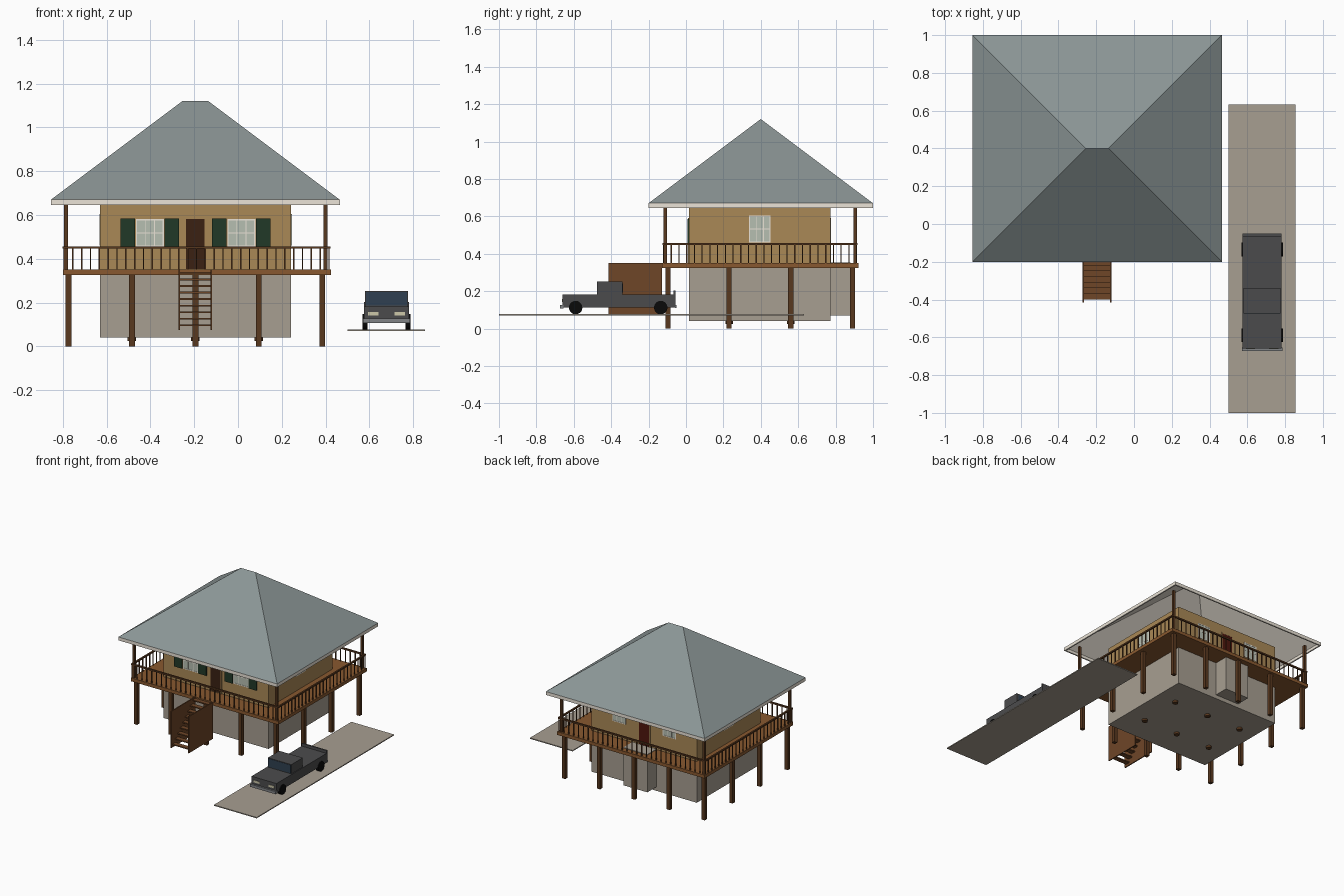
import bpy, bmesh, math
from mathutils import Matrix, Vector

if "Cube" in bpy.data.objects:
    bpy.data.objects.remove(bpy.data.objects["Cube"])

COL = dict(roof=(.54, .58, .58), trim=(.92, .89, .84), wall=(.66, .53, .34), concrete=(.65, .615, .565),
           deck=(.53, .35, .20), post=(.35, .23, .14), stair=(.43, .28, .17), green=(.15, .23, .17),
           glass=(.71, .74, .69), door=(.24, .15, .10), red=(.31, .11, .08), car=(.30, .30, .305),
           tyre=(.07, .07, .07), screen=(.20, .26, .32), metal=(.50, .51, .52), lamp=(.80, .78, .66))
MATS = {}
for key, c in COL.items():
    MATS[key] = bpy.data.materials.new(key)
    MATS[key].diffuse_color = (*[v ** 2.2 for v in c], 1)  # display tone to linear


def finish(name, bm, mat):
    bmesh.ops.recalc_face_normals(bm, faces=bm.faces)
    me = bpy.data.meshes.new(name)
    bm.to_mesh(me)
    bm.free()
    ob = bpy.data.objects.new(name, me)
    me.materials.append(MATS[mat])
    bpy.context.collection.objects.link(ob)
    return ob


def boxes(name, mat, *spans):
    """Each span is x0, x1, y0, y1, z0, z1."""
    bm = bmesh.new()
    for x0, x1, y0, y1, z0, z1 in spans:
        m = Matrix.Translation(((x0 + x1) / 2, (y0 + y1) / 2, (z0 + z1) / 2)) @ \
            Matrix.Diagonal((x1 - x0, y1 - y0, z1 - z0, 1))
        bmesh.ops.create_cube(bm, size=1, matrix=m)
    return finish(name, bm, mat)


def rods(name, mat, points, r, z0, z1, sides=8):
    bm = bmesh.new()
    for x, y in points:
        bmesh.ops.create_cone(bm, cap_ends=True, segments=sides, radius1=r, radius2=r, depth=z1 - z0,
                              matrix=Matrix.Translation((x, y, (z0 + z1) / 2)))
    return finish(name, bm, mat)


# Hollow hip roof: outer skin, lining and fascia boards
def hip(name, mat, inset, drop):
    x0, x1, y0, y1 = -.855 + inset, .465 - inset, -.2 + inset, 1 - inset
    bm = bmesh.new()
    a, b, c, d = [bm.verts.new((x, y, .67 - drop)) for x, y in ((x0, y0), (x1, y0), (x1, y1), (x0, y1))]
    l, r = [bm.verts.new((x, .4, 1.12 - drop)) for x in (-.255, -.135)]
    for f in ((a, b, r, l), (b, c, r), (c, d, l, r), (d, a, l)):
        bm.faces.new(f)
    finish(name, bm, mat)


hip("roof", "roof", 0, 0)
hip("roof_lining", "trim", .004, .008)
boxes("fascia", "trim", (-.855, .465, -.2, -.19, .645, .67), (-.855, .465, .99, 1, .645, .67),
      (-.855, -.845, -.19, .99, .645, .67), (.455, .465, -.19, .99, .645, .67))

# House body
X0, X1, Y0, Y1 = -.63, .243, .015, .772
boxes("upper_walls", "wall", (X0, X1, Y0, Y1, .35, .65))
boxes("lower_walls", "concrete", (X0, X1, Y0, Y1, .04, .325))
boxes("rear_shaft", "concrete", (-.295, -.095, Y1 - .01, .88, .07, .354))
boxes("deck", "deck", (-.8, .425, -.128, .922, .325, .35))


# Square outer piles, round pile ends under the slab, and corner columns
def square_posts(name, points, h, z0, z1):
    boxes(name, "post", *[(x - h, x + h, y - h, y + h, z0, z1) for x, y in points])


PX, PY = (-.775, -.485, -.195, .095, .385), (-.097, .23, .56, .89)
square_posts("outer_piles", [(x, y) for x in PX for y in PY if x in PX[::4] or y in PY[::3]], .0135, 0, .326)
rods("pile_ends", "post", [(x, y) for x in PX[1:4] for y in PY[1:3]], .02, .025, .06, 12)
square_posts("roof_columns", [(x, y) for x in (-.785, .4) for y in (-.11, .905)], .009, .35, .66)

# Railing all round the deck
RX0, RX1, RY0, RY1 = -.795, .416, -.12, .912
runs = [((RX0, RY0), (RX1, RY0)), ((RX0, RY1), (RX1, RY1)),
        ((RX0, RY0), (RX0, RY1)), ((RX1, RY0), (RX1, RY1))]
rails, bars = [], []
for p, q in runs:
    p, q = Vector(p), Vector(q)
    rails.append((p.x - .006, q.x + .006, p.y - .006, q.y + .006, .446, .457))
    n = round((q - p).length / .041)
    for i in range(n + 1):
        v = p.lerp(q, i / n)
        bars.append((v.x - .003, v.x + .003, v.y - .003, v.y + .003, .35, .447))
boxes("handrails", "post", *rails)
boxes("balusters", "post", *bars)

# Stairs: solid side panels with open treads
boxes("stair_sides", "stair", *[(x - .004, x + .004, -.415, -.128, .075, .35) for x in (-.268, -.122)])
boxes("stair_treads", "stair", *[(-.266, -.124, -.4 + .03 * i, -.365 + .03 * i, .092 + .03 * i, .1 + .03 * i)
                                 for i in range(9)])


# Windows and doors: u is the position along the wall
def on_wall(name, mat, wall, *spans):
    """Span: u0, u1, z0, z1, outward depth."""
    out = []
    for u0, u1, z0, z1, d in spans:
        out.append({"front": (u0, u1, Y0 - d, Y0 + .004, z0, z1), "back": (u0, u1, Y1 - .004, Y1 + d, z0, z1),
                    "right": (X1 - .004, X1 + d, u0, u1, z0, z1),
                    "left": (X0 - d, X0 + .004, u0, u1, z0, z1)}[wall])
    boxes(name, mat, *out)


def frame(u0, u1, z0, z1, t, d):
    return [(u0, u0 + t, z0, z1, d), (u1 - t, u1, z0, z1, d),
            (u0 + t, u1 - t, z1 - t, z1, d), (u0 + t, u1 - t, z0, z0 + t, d)]


def window(name, wall, u, w, z0, z1):
    u0, u1, zm = u - w / 2, u + w / 2, (z0 + z1) / 2
    on_wall(name + "_glass", "glass", wall, (u0, u1, z0, z1, .001))
    bars = [(u + s * w / 6 - .0015, u + s * w / 6 + .0015, z0, z1, .002) for s in (-1, 1)]
    on_wall(name + "_frame", "trim", wall, *frame(u0, u1, z0, z1, .006, .003), *bars,
            (u0, u1, zm - .002, zm + .002, .002))


def door(name, wall, mat):
    on_wall(name, mat, wall, (-.237, -.153, .35, .582, .002))
    on_wall(name + "_frame", "wall", wall, *frame(-.245, -.145, .345, .59, .008, .003))


for i, u in enumerate((-.403, .015)):
    window(f"front_window_{i}", "front", u, .128, .455, .582)
    on_wall(f"shutters_{i}", "green", "front", *[(u + s * .1 - .033, u + s * .1 + .033, .455, .585, .008)
                                                 for s in (-1, 1)])
    window(f"back_window_{i}", "back", u, .11, .47, .585)
for side in ("left", "right"):
    window(side + "_window", side, .395, .116, .46, .605)
door("front_door", "front", "door")
door("back_door", "back", "red")

# Driveway
boxes("driveway", "concrete", (.5, .855, -1, .632, .07, .077))

# Pickup truck
L, R = .575, .782
boxes("truck_body", "car", (L, R, -.66, -.06, .112, .182), (L, R, -.066, -.056, .115, .203))
boxes("truck_cab", "car", (L + .006, R - .006, -.475, -.34, .18, .252))
boxes("truck_windows", "screen", (L + .01, R - .01, -.477, -.47, .186, .248),
      (L + .02, R - .02, -.345, -.338, .192, .242))
boxes("truck_bumpers", "metal", (L - .003, R + .003, -.673, -.655, .107, .127),
      (L, R, -.06, -.05, .11, .125))
boxes("truck_headlights", "lamp", (L + .018, L + .066, -.663, -.655, .142, .158),
      (R - .066, R - .018, -.663, -.655, .142, .158))
bm = bmesh.new()
for x in (.58, .777):
    for y in (-.59, -.135):
        bmesh.ops.create_cone(bm, cap_ends=True, segments=20, radius1=.036, radius2=.036, depth=.024,
                              matrix=Matrix.Translation((x, y, .112)) @ Matrix.Rotation(math.pi / 2, 4, 'Y'))
finish("truck_wheels", bm, "tyre")

for m in bpy.data.materials:
    if m.users and not m.is_grease_pencil:
        m.use_nodes = True
        m.node_tree.nodes["Principled BSDF"].inputs["Base Color"].default_value = m.diffuse_color
